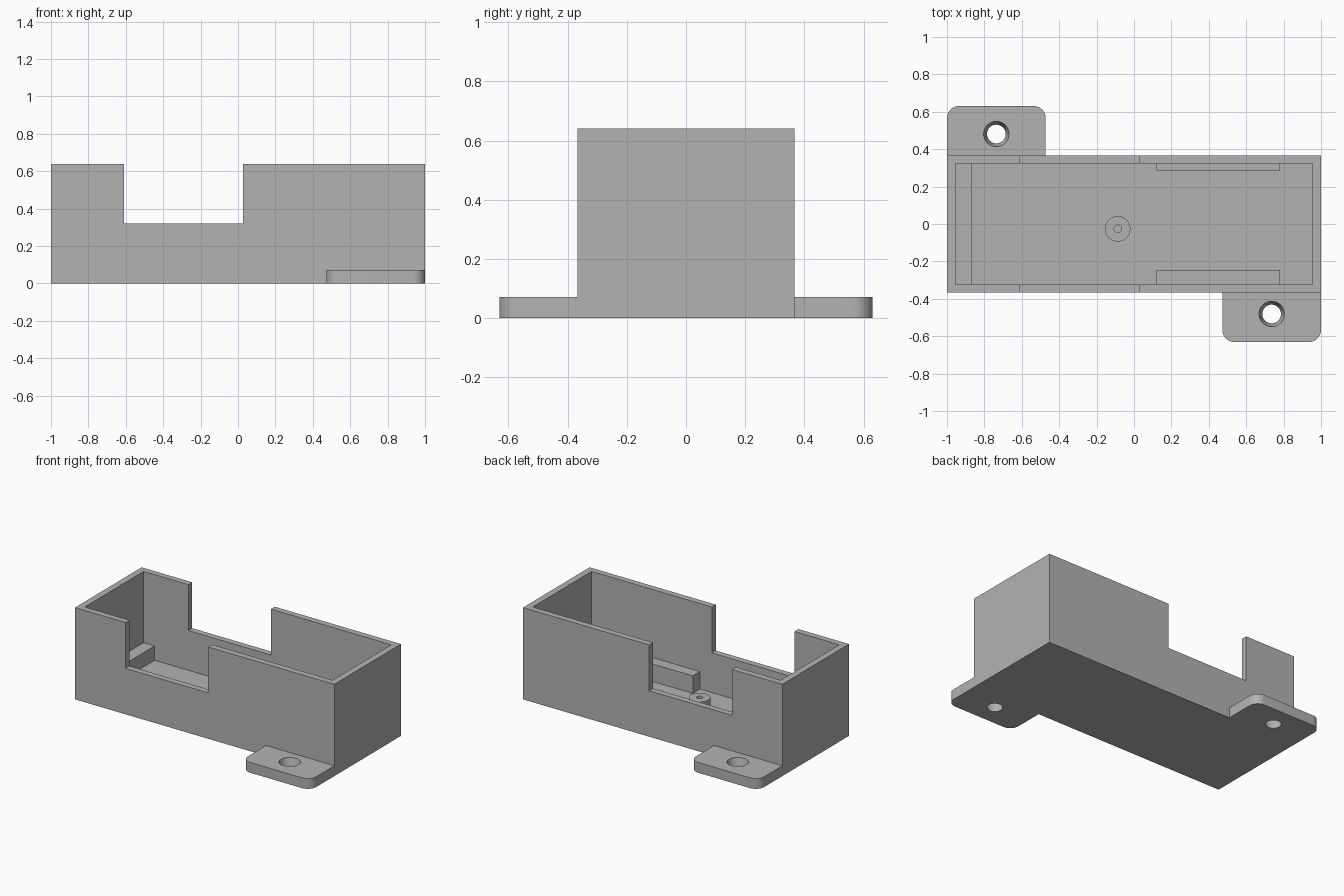
import bpy, bmesh
from math import radians
from mathutils import Matrix, Vector

default = bpy.data.objects.get("Cube")
if default:
    bpy.data.objects.remove(default, do_unlink=True)

grey = bpy.data.materials.new("plain grey")
grey.use_nodes = True
grey.diffuse_color = (0.45, 0.45, 0.45, 1)
grey.node_tree.nodes["Principled BSDF"].inputs["Base Color"].default_value = grey.diffuse_color


def add_object(name, bm):
    mesh = bpy.data.meshes.new(name)
    bmesh.ops.recalc_face_normals(bm, faces=bm.faces)
    bm.to_mesh(mesh)
    bm.free()
    mesh.materials.append(grey)
    obj = bpy.data.objects.new(name, mesh)
    bpy.context.collection.objects.link(obj)
    return obj


def box(name, x, y, z, round_side=0, radius=0.065):
    """Box from (min, max) ranges; round_side rounds the upright edges on that y side."""
    bm = bmesh.new()
    lo, hi = Vector((x[0], y[0], z[0])), Vector((x[1], y[1], z[1]))
    bmesh.ops.create_cube(bm, size=1, matrix=Matrix.Translation((lo + hi) / 2) @ Matrix.Diagonal((*(hi - lo), 1)))
    if round_side:
        middle = (y[0] + y[1]) / 2
        corners = [e for e in bm.edges
                   if abs(e.verts[0].co.z - e.verts[1].co.z) > 0.01
                   and all((v.co.y - middle) * round_side > 0 for v in e.verts)]
        bmesh.ops.bevel(bm, geom=corners, offset=radius, segments=10, profile=0.5, affect='EDGES')
    return add_object(name, bm)


def cone(name, centre, r_low, r_high, z):
    bm = bmesh.new()
    place = Matrix.Translation((centre[0], centre[1], (z[0] + z[1]) / 2))
    bmesh.ops.create_cone(bm, cap_ends=True, segments=48, radius1=r_low, radius2=r_high,
                          depth=z[1] - z[0], matrix=place)
    return add_object(name, bm)


def cut(obj, cutter):
    cutter.hide_render = True
    mod = obj.modifiers.new("cut", 'BOOLEAN')
    mod.operation, mod.solver, mod.object = 'DIFFERENCE', 'EXACT', cutter
    bpy.context.view_layer.objects.active = obj
    bpy.ops.object.modifier_apply(modifier=mod.name)
    bpy.data.objects.remove(cutter, do_unlink=True)


def smooth(obj):
    bpy.ops.object.select_all(action='DESELECT')
    obj.select_set(True)
    bpy.context.view_layer.objects.active = obj
    bpy.ops.object.shade_smooth_by_angle(angle=radians(30))


HALF_Y, HEIGHT = 0.367, 0.64
IN_X, IN_Y, FLOOR = 0.955, 0.324, 0.043
TAB_TOP = 0.072

# Open tray with a notch through both long walls
tray = box("tray", (-1, 1), (-HALF_Y, HALF_Y), (0, HEIGHT))
cut(tray, box("cavity_cutter", (-IN_X, IN_X), (-IN_Y, IN_Y), (FLOOR, 1)))
cut(tray, box("notch_cutter", (-0.61, 0.027), (-1, 1), (0.32, 1)))

# Inner ledge at the right end and rails along the long walls
box("end_ledge", (-IN_X, -0.87), (-IN_Y, IN_Y), (FLOOR, 0.143))
box("front_rail", (0.12, 0.78), (-IN_Y, -0.246), (FLOOR, 0.165))
box("back_rail", (0.12, 0.78), (0.286, IN_Y), (FLOOR, 0.165))

# Screw post on the floor
post_at = (-0.087, -0.026)
post = cone("screw_post", post_at, 0.068, 0.068, (FLOOR, 0.155))
cut(post, cone("post_cutter", post_at, 0.02, 0.02, (0, 0.3)))
smooth(post)

# Mounting tabs with countersunk holes, at opposite corners
for name, side in (("front_tab", 1), ("back_tab", -1)):
    xs = sorted((side * 0.472, side))
    ys = sorted((-side * HALF_Y, -side * 0.631))
    tab = box(name, xs, ys, (0, TAB_TOP), round_side=-side)
    # The cutter overshoots both faces along the same taper
    slope = 0.018 / TAB_TOP
    over = 0.02
    cut(tab, cone("hole_cutter", (side * 0.736, -side * 0.481),
                  0.05 - slope * over, 0.068 + slope * over, (-over, TAB_TOP + over)))
    smooth(tab)
